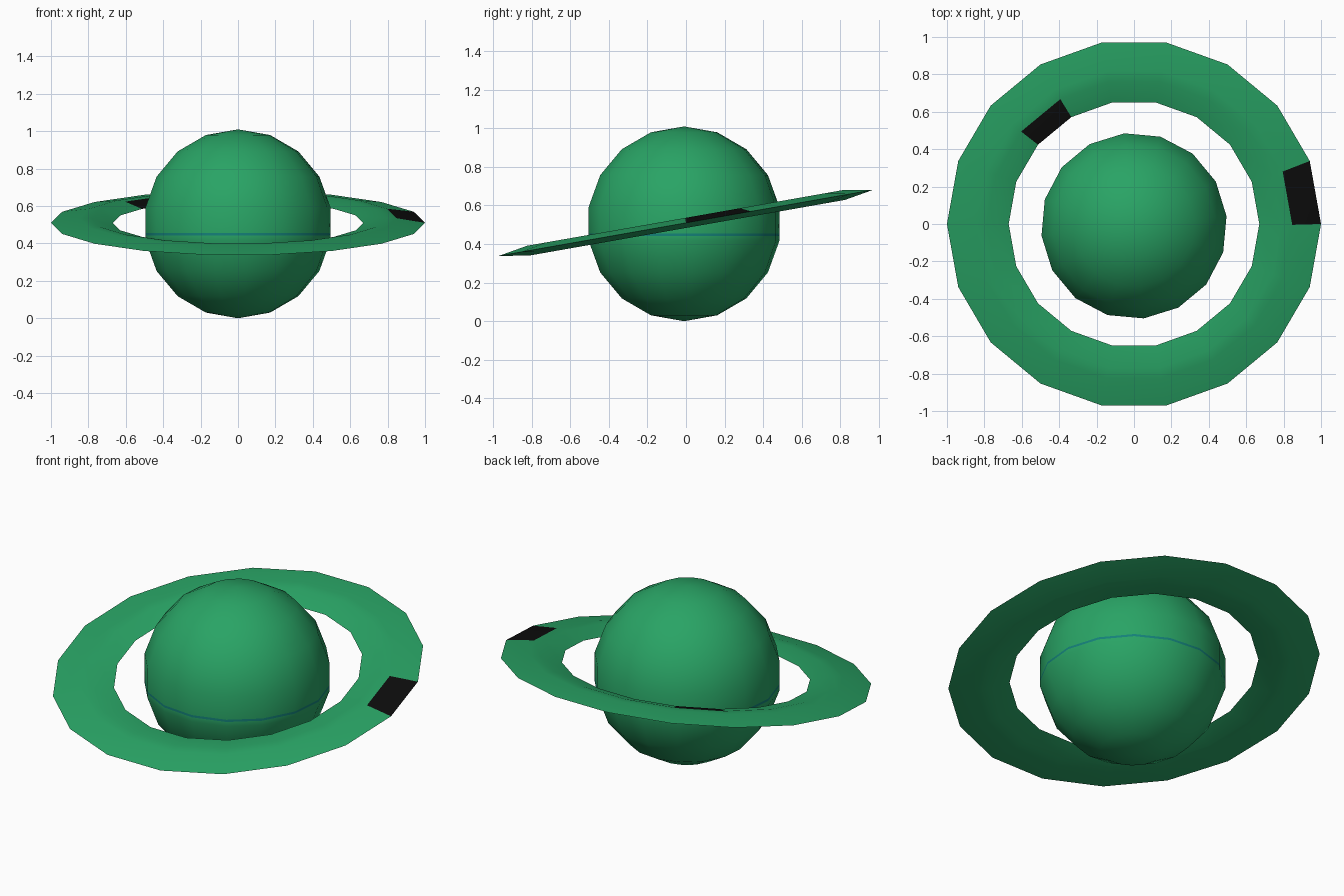
import bpy, bmesh, math
from mathutils import Matrix, Vector

if "Cube" in bpy.data.objects:
    bpy.data.objects.remove(bpy.data.objects["Cube"])


def material(name, rgb):
    m = bpy.data.materials.new(name)
    m.diffuse_color = (*rgb, 1)
    m.use_nodes = True
    m.node_tree.nodes["Principled BSDF"].inputs["Base Color"].default_value = m.diffuse_color
    return m


GREEN = material("green", (0.022, 0.37, 0.13))
TEAL = material("teal", (0.007, 0.22, 0.19))
BLACK = material("black", (0.004, 0.004, 0.004))


def finish(bm, name, mats, loc):
    bmesh.ops.recalc_face_normals(bm, faces=bm.faces)
    me = bpy.data.meshes.new(name)
    bm.to_mesh(me)
    bm.free()
    ob = bpy.data.objects.new(name, me)
    bpy.context.collection.objects.link(ob)
    for m in mats:
        me.materials.append(m)
    ob.location = loc
    bpy.ops.object.select_all(action='DESELECT')
    ob.select_set(True)
    bpy.context.view_layer.objects.active = ob
    bpy.ops.object.shade_smooth_by_angle(angle=math.radians(30))
    return ob


# Globe with a thin belt cut in just below the equator
CZ = 0.505
low, high = 0.443 - CZ, 0.456 - CZ
bm = bmesh.new()
bmesh.ops.create_uvsphere(bm, u_segments=16, v_segments=9, radius=CZ,
                          matrix=Matrix.Rotation(math.radians(6), 4, 'Z'))
for z in (low, high):
    bmesh.ops.bisect_plane(bm, geom=bm.verts[:] + bm.edges[:] + bm.faces[:],
                           plane_co=(0, 0, z), plane_no=(0, 0, 1))
for f in bm.faces:
    f.material_index = int(low < f.calc_center_median().z < high)
finish(bm, "globe", [GREEN, TEAL], (0, -0.01, CZ))

# Tilted flat ring: a thin cross-section swept around 18 steps
N, H = 18, 0.026
profile = [(1.0, 0), (0.846, H), (0.788, H), (0.67, 0), (0.788, -H), (0.846, -H)]
bm = bmesh.new()
loops = []
for i in range(N):
    a = 2 * math.pi * i / N
    loops.append([bm.verts.new((r * math.cos(a), r * math.sin(a), z)) for r, z in profile])
for i in range(N):
    a, b = loops[i], loops[(i + 1) % N]
    for j in range(len(profile)):
        k = (j + 1) % len(profile)
        f = bm.faces.new((a[j], b[j], b[k], a[k]))
        # two dark windows: one on the outer slope, one on the inner slope
        f.material_index = int((i, j) in ((0, 0), (6, 2)))
ring = finish(bm, "ring", [GREEN, BLACK], (0, 0, 0.51))
ring.rotation_euler.x = math.radians(10)
